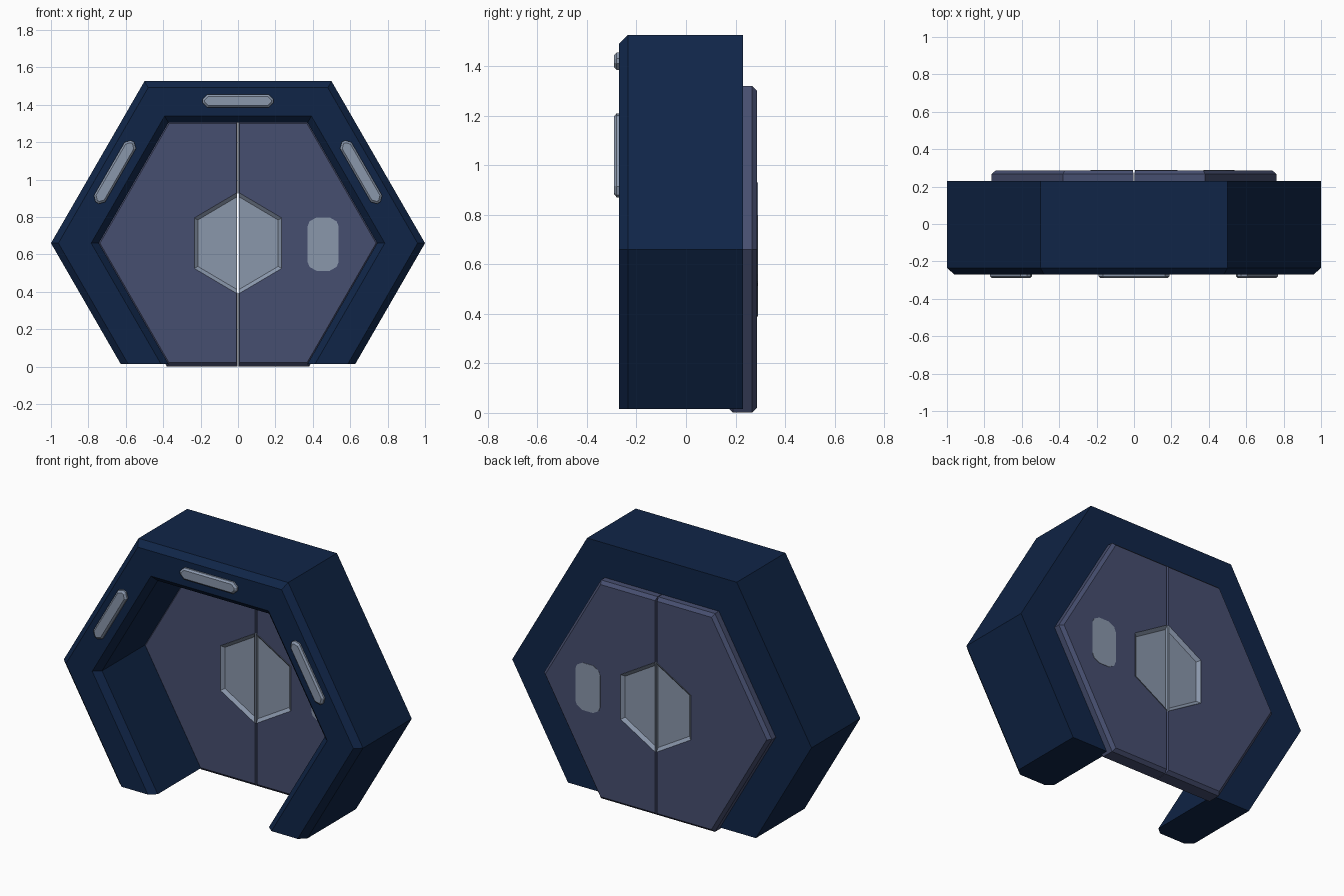
import bpy, bmesh
from math import sqrt, cos, sin, radians

if "Cube" in bpy.data.objects:
    bpy.data.objects.remove(bpy.data.objects["Cube"])

CZ = 0.66            # height of the hexagon centre
H = sqrt(3) / 2
FLOOR = 0.015        # where the frame is cut off at the bottom


def material(name, rgb):
    m = bpy.data.materials.new(name)
    m.diffuse_color = (*rgb, 1)
    m.use_nodes = True
    m.node_tree.nodes["Principled BSDF"].inputs["Base Color"].default_value = m.diffuse_color
    return m


NAVY = material("navy frame", (0.0050, 0.0185, 0.064))
SLATE = material("slate door", (0.062, 0.077, 0.160))
PALE = material("pale grey blue", (0.255, 0.310, 0.410))


def loft(name, rings, mat):
    """Solid from same-length x/z outlines, each placed at its own y."""
    bm = bmesh.new()
    loops = [[bm.verts.new((x, y, z)) for x, z in pts] for y, pts in rings]
    for a, b in zip(loops, loops[1:]):
        for i in range(len(a)):
            j = (i + 1) % len(a)
            bm.faces.new((a[i], a[j], b[j], b[i]))
    bm.faces.new(loops[0])
    bm.faces.new(loops[-1])
    bmesh.ops.recalc_face_normals(bm, faces=bm.faces)
    me = bpy.data.meshes.new(name)
    bm.to_mesh(me)
    bm.free()
    me.materials.append(mat)
    ob = bpy.data.objects.new(name, me)
    bpy.context.collection.objects.link(ob)
    return ob


# Frame: hexagonal arch, open at the bottom, chamfered at the front
def arch(r):
    right = [(r - (CZ - FLOOR) / sqrt(3), FLOOR), (r, CZ), (r / 2, CZ + r * H)]
    return right + [(-x, z) for x, z in reversed(right)]


def arch_outline(outer, inner):
    return arch(outer) + arch(inner)[::-1]


loft("frame", [(-0.27, arch_outline(0.96, 0.785)),
               (-0.235, arch_outline(1.0, 0.744)),
               (0.23, arch_outline(1.0, 0.744))], NAVY)


# Double door: each half has a cut-out for half of the centre window
def half_window(s, r, gap):
    return [(s * gap, CZ + r), (s * r * H, CZ + r / 2),
            (s * r * H, CZ - r / 2), (s * gap, CZ - r)]


def half_door(s, r, gap):
    outer = [(s * gap, CZ + r * H), (s * r / 2, CZ + r * H), (s * r, CZ),
             (s * r / 2, CZ - r * H), (s * gap, CZ - r * H)]
    return outer + half_window(s, 0.268, gap)[::-1]


for s, side in ((1, "right"), (-1, "left")):
    loft("door_" + side, [(0.17, half_door(s, 0.738, 0.007)),
                          (0.19, half_door(s, 0.761, 0.002)),
                          (0.267, half_door(s, 0.761, 0.002)),
                          (0.286, half_door(s, 0.74, 0.007))], SLATE)
    # window pane sunk behind a sloped rim on both faces
    loft("window_" + side, [(0.183, half_window(s, 0.248, 0.005)),
                            (0.166, half_window(s, 0.27, 0.005)),
                            (0.29, half_window(s, 0.27, 0.005)),
                            (0.273, half_window(s, 0.248, 0.005))], PALE)


# Outlines symmetric in both directions, from one corner's points
def four_way(corner, cx, cz, angle=0):
    q = corner + [(-x, z) for x, z in reversed(corner)]
    q += [(-x, -z) for x, z in q]
    c, n = cos(angle), sin(angle)
    return [(cx + x * c - z * n, cz + x * n + z * c) for x, z in q]


# Door control panel, showing on both faces
panel = four_way([(0.083, 0.095), (0.072, 0.122), (0.035, 0.143)], 0.455, 0.655)
loft("door_panel", [(0.168, panel), (0.288, panel)], PALE)

# Three lamps on the front of the frame
for name, a in (("lamp_top", 0), ("lamp_left", 60), ("lamp_right", -60)):
    t = radians(a)
    cx, cz = -0.76 * sin(t), CZ + 0.76 * cos(t)
    base = four_way([(0.19, 0.010), (0.165, 0.035)], cx, cz, t)
    face = four_way([(0.178, 0.006), (0.158, 0.025)], cx, cz, t)
    loft(name, [(-0.26, base), (-0.28, base), (-0.29, face)], PALE)
